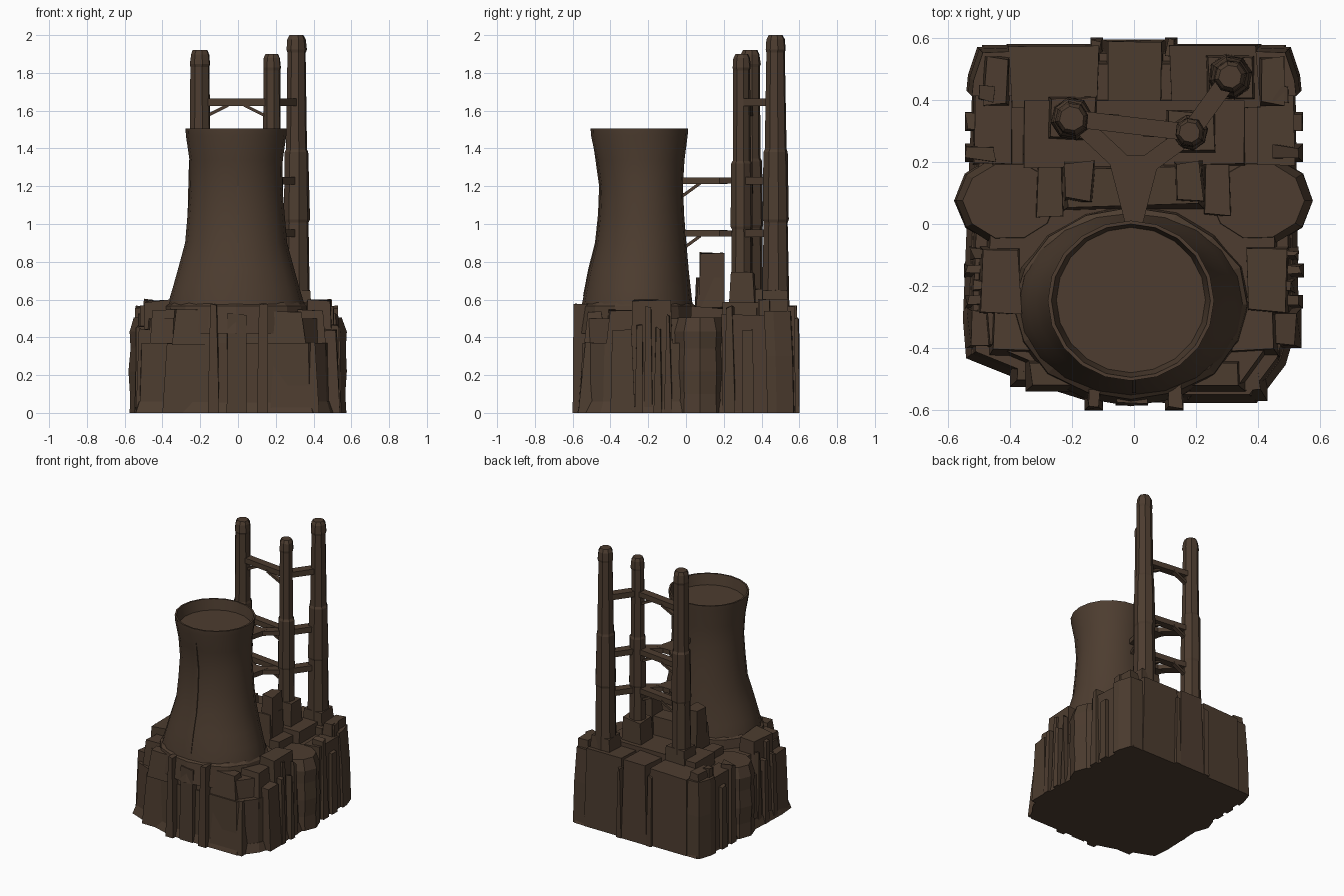
import bpy, bmesh, math, random
from mathutils import Vector

if "Cube" in bpy.data.objects:
    bpy.data.objects.remove(bpy.data.objects["Cube"])

random.seed(4)
brown = bpy.data.materials.new("dark_brown")
brown.diffuse_color = (0.074, 0.046, 0.029, 1)
brown.use_nodes = True
brown.node_tree.nodes["Principled BSDF"].inputs["Base Color"].default_value = brown.diffuse_color


def finish(name, bm, smooth=False):
    bmesh.ops.recalc_face_normals(bm, faces=bm.faces)
    me = bpy.data.meshes.new(name)
    bm.to_mesh(me)
    bm.free()
    me.materials.append(brown)
    ob = bpy.data.objects.new(name, me)
    bpy.context.collection.objects.link(ob)
    if smooth:
        bpy.ops.object.select_all(action='DESELECT')
        ob.select_set(True)
        bpy.context.view_layer.objects.active = ob
        bpy.ops.object.shade_smooth_by_angle(angle=math.radians(35))
    return ob


def loft(name, rings, smooth=False):
    """Skin a stack of equal-length point rings and cap both ends."""
    bm = bmesh.new()
    rows = [[bm.verts.new(p) for p in r] for r in rings]
    n = len(rows[0])
    for a, b in zip(rows, rows[1:]):
        for i in range(n):
            j = (i + 1) % n
            bm.faces.new((a[i], a[j], b[j], b[i]))
    bm.faces.new(rows[0][::-1])
    bm.faces.new(rows[-1])
    return finish(name, bm, smooth)


def ring(cx, cy, z, rx, ry, n, jit=0.0, turn=0.0):
    pts = []
    for i in range(n):
        a = turn + 2 * math.pi * i / n
        k = 1 + random.uniform(-jit, jit)
        pts.append((cx + rx * k * math.cos(a), cy + ry * k * math.sin(a), z))
    return pts


def block(name, x0, x1, y0, y1, z0, z1, taper=0.008, jit=0.009):
    """Weathered box: slightly narrowed and uneven at the top."""
    def r():
        return random.uniform(-jit, jit)
    base = [(x0, y0), (x1, y0), (x1, y1), (x0, y1)]
    cx, cy = (x0 + x1) / 2, (y0 + y1) / 2
    top = [(x + math.copysign(taper, cx - x) + r(), y + math.copysign(taper, cy - y) + r(), z1 + r())
           for x, y in base]
    return loft(name, [[(x, y, z0) for x, y in base], top])


def beam(name, a, b, w, h, w2=None):
    """Horizontal-ish bar between two points, optionally tapering in width."""
    a, b = Vector(a), Vector(b)
    side = (b - a).cross(Vector((0, 0, 1))).normalized()
    rings = []
    for p, ww in ((a, w), (b, w2 or w)):
        s, u = side * ww / 2, Vector((0, 0, h / 2))
        rings.append([p - s - u, p + s - u, p + s + u, p - s + u])
    return loft(name, rings)


def prism(name, pts, z0, z1, shrink=0.98):
    return loft(name, [[(x, y, z0) for x, y in pts],
                       [(x * shrink, y * shrink, z1) for x, y in pts]])


# Cooling tower: waisted shell with an open, recessed mouth (z, rx, centre y, ry)
profile = [(0.45, 0.372, -0.258, 0.312), (0.58, 0.360, -0.258, 0.292), (0.66, 0.336, -0.255, 0.280),
           (0.76, 0.308, -0.250, 0.264), (0.90, 0.270, -0.238, 0.240), (1.05, 0.257, -0.236, 0.226),
           (1.20, 0.245, -0.236, 0.220), (1.34, 0.247, -0.242, 0.234), (1.47, 0.266, -0.247, 0.256),
           (1.505, 0.268, -0.247, 0.258), (1.505, 0.256, -0.247, 0.247), (1.43, 0.240, -0.245, 0.234)]
loft("cooling_tower", [ring(-0.01, cy, z, rx, ry, 20) for z, rx, cy, ry in profile], True)
loft("tower_collar", [ring(-0.01, -0.26, z, r, r - 0.065, 16, 0.02)
                      for z, r in ((0.42, 0.39), (0.565, 0.375), (0.585, 0.35))])
# Thin rib on the tower shell
loft("tower_rib", [[(-.006, y, z), (.006, y, z), (.006, y + .03, z), (-.006, y + .03, z)]
                   for z, y in ((0.62, -0.545), (0.76, -0.518), (0.9, -0.482), (1.05, -0.466),
                                (1.2, -0.460), (1.40, -0.488))])

# Main building: wide lower storey and a slightly inset upper storey
foot = [(-0.52, -0.42), (-0.36, -0.485), (-0.14, -0.555), (0.14, -0.56), (0.38, -0.56), (0.47, -0.44),
        (0.51, -0.30), (0.50, 0.45), (0.47, 0.56), (-0.47, 0.56), (-0.50, 0.45), (-0.53, -0.30)]
prism("lower_building", foot, 0, 0.37)
prism("upper_building", [(x * 0.91, y * 0.94) for x, y in foot], 0.36, 0.50)
# Spreading plinth
prism("plinth", [(x * 1.04, y * 1.03) for x, y in foot], 0, 0.06, 0.965)

# Front wall: tall piers, low panels and cornice blocks
for x in (-0.13, 0.13):
    block("front_pier", x - 0.03, x + 0.03, -0.60, -0.50, 0, 0.57)
block("front_centre_pier", -0.06, 0.045, -0.585, -0.50, 0, 0.52)
block("front_wall_left", -0.40, -0.16, -0.525, -0.40, 0.0, 0.37, 0.02)
block("front_wall_right", 0.17, 0.43, -0.57, -0.40, 0.0, 0.37, 0.03)
block("front_ledge", -0.35, 0.36, -0.54, -0.42, 0.36, 0.54, 0.02)
for s in (-1, 1):
    xs = lambda a, b: (min(s * a, s * b), max(s * a, s * b))
    # Front shoulder and stepped side blocks
    block("front_shoulder", *xs(0.30, 0.47), -0.43, -0.22, 0.30, 0.54, 0.02)
    block("side_wall_front", *xs(0.40, 0.54), -0.40, -0.27, 0, 0.44, 0.015)
    block("side_upper_step", *xs(0.36, 0.50), -0.29, -0.07, 0.3, 0.592)
    # Side pipes and piers
    for y, top in ((-0.25, 0.46), (-0.20, 0.56), (-0.15, 0.45), (-0.095, 0.52)):
        block("side_pier", *xs(0.44, 0.55 - (top - 0.44) * 0.25), y - 0.022, y + 0.022, 0, top)
    # Round side tank with a broad lid
    loft("side_tank", [ring(s * 0.40, 0.075, z, r, r * 0.83, 10, 0.015)
                       for z, r in ((0, 0.176), (0.10, 0.170), (0.22, 0.178), (0.34, 0.170), (0.43, 0.175),
                                    (0.505, 0.150))])
    # Rear corner: stepped blocks and piers
    block("rear_side_block", *xs(0.38, 0.52), 0.19, 0.45, 0, 0.52)
    for y, top in ((0.23, 0.56), (0.33, 0.44), (0.42, 0.60)):
        block("rear_side_pier", *xs(0.44, 0.545 if top < 0.58 else 0.51), y - 0.03, y + 0.03, 0, top)
    # Chamfered rear corner
    corner = [(0.38, 0.43), (0.54, 0.43), (0.535, 0.48), (0.505, 0.57), (0.38, 0.575)]
    loft("rear_corner_block", [[(s * (x - d), y - d, z) for x, y in corner]
                               for z, d in ((0, 0), (0.30, 0.006), (0.54, 0.018))])
    block("rear_corner_cap", *xs(0.40, 0.485), 0.38, 0.54, 0.5, 0.595)
    # Roof plant boxes
    block("roof_plant_box", *xs(0.125, 0.225), 0.07, 0.205, 0.48, 0.845)
    block("tower_side_box", *xs(0.22, 0.32), 0.02, 0.20, 0.3, 0.56)

# Rear wall and roof decks
block("rear_centre_bay", -0.10, 0.10, 0.36, 0.595, 0, 0.56, 0.012)
block("rear_left_bay", -0.41, -0.11, 0.36, 0.58, 0, 0.55, 0.01)
block("rear_right_bay", 0.11, 0.41, 0.36, 0.58, 0, 0.56, 0.01)
for x in (-0.12, 0.12):
    block("rear_pier", x - 0.02, x + 0.02, 0.54, 0.60, 0, 0.50)
block("roof_plant_house", -0.235, 0.235, 0.04, 0.20, 0.4, 0.72, 0.02)
block("roof_deck", -0.36, 0.36, 0.18, 0.40, 0.4, 0.58)

# Tapered chimneys with pedestals and blunt caps
chimneys = {"left": (-0.20, 0.34, 1.92, 0.050, 0.072),
            "middle": (0.18, 0.295, 1.90, 0.044, 0.062),
            "rear": (0.31, 0.475, 2.0, 0.048, 0.078)}
for name, (x, y, top, rt, rb) in chimneys.items():
    rows = []
    for t, extra in ((0, 0), (0.36, 0), (0.37, 0.004), (0.60, 0.004), (0.61, -0.002), (0.94, 0),
                     (0.95, 0.004), (0.985, 0.0), (1.0, -0.010)):
        r = rb + (rt - rb) * t + extra
        rows.append(ring(x, y, 0.45 + (top - 0.45) * t, r, r, 8, 0.05, 0.2))
    loft(name + "_chimney", rows)
    block(name + "_chimney_pedestal", x - 0.085, x + 0.085, y - 0.075, y + 0.075, 0.45,
          0.74 if name == "middle" else 0.65, 0.012)

# Walkway braces between the chimneys at three levels
L, M, R = [Vector(chimneys[k][:2]) for k in ("left", "middle", "rear")]
for z in (0.95, 1.23, 1.645):
    beam("chimney_bridge", (*L, z), (*M, z), 0.055, 0.038)
    beam("rear_bridge", (*M, z), (*R, z), 0.06, 0.04)
    # Corner struts beneath each bridge
    for p, d in ((L, 1), (M, -1)):
        beam("bridge_strut", (p.x + d * 0.04, p.y, z - 0.07), (p.x + d * 0.15, p.y, z - 0.015), 0.03, 0.018)
# Forked walkways from the chimneys to the tower
for z in (0.95, 1.23):
    for p in (L, M):
        beam("tower_bridge", (p.x * 0.8, p.y - 0.03, z), (0, 0.16, z), 0.06, 0.032)
    beam("tower_bridge_stem", (0, 0.22, z), (0, -0.04, z), 0.17, 0.034, 0.035)
    beam("tower_bridge_brace", (0, 0.08, z - 0.01), (0, -0.03, z - 0.09), 0.03, 0.02)
